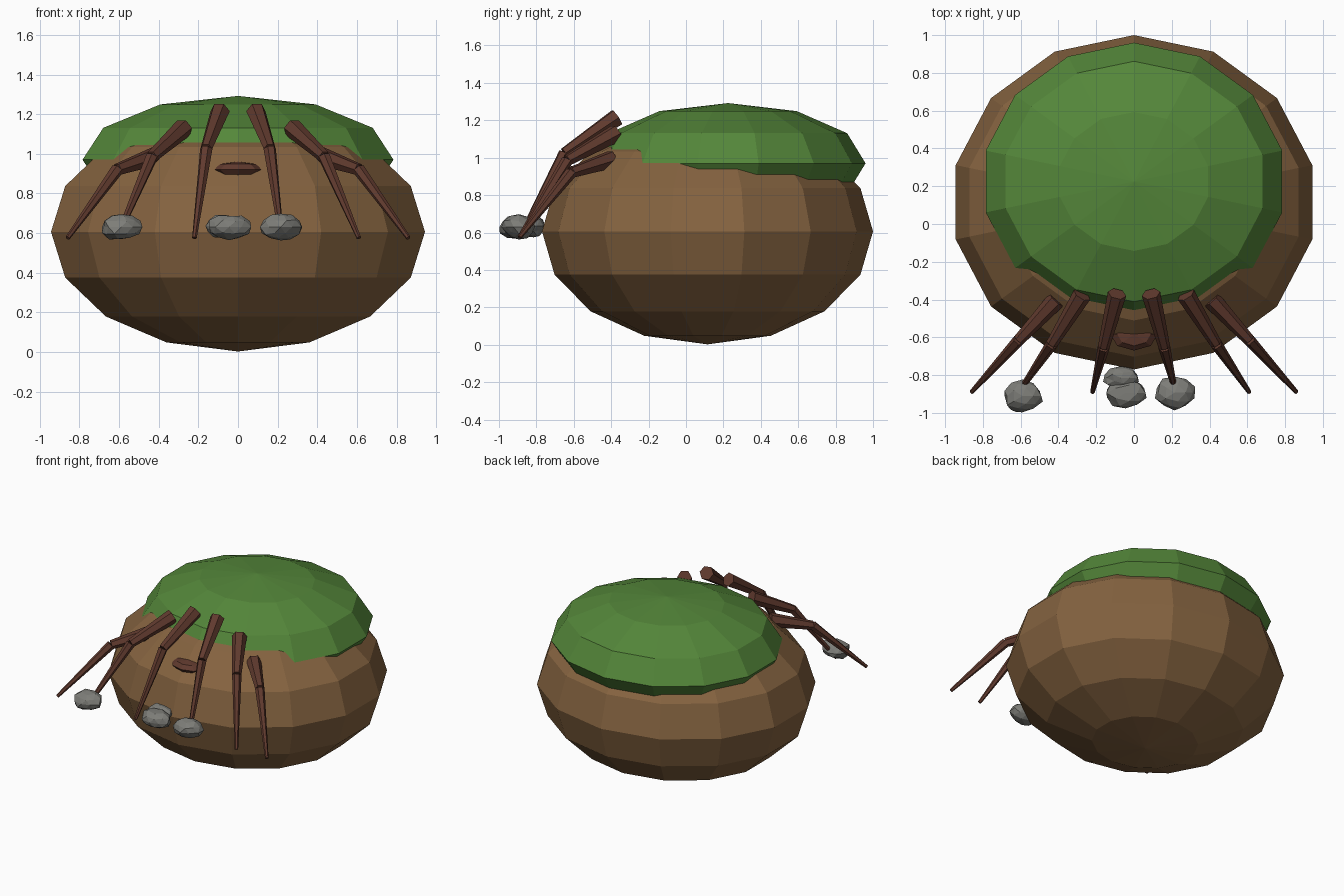
import bpy, bmesh, math, random
from mathutils import Vector, noise

if "Cube" in bpy.data.objects:
    bpy.data.objects.remove(bpy.data.objects["Cube"])


def material(name, rgb):
    m = bpy.data.materials.new(name)
    m.diffuse_color = (*rgb, 1)
    m.use_nodes = True
    m.node_tree.nodes["Principled BSDF"].inputs["Base Color"].default_value = m.diffuse_color
    return m


SOIL = material("soil brown", (0.235, 0.125, 0.051))
MOSS = material("moss green", (0.089, 0.242, 0.042))
BARK = material("dark bark", (0.117, 0.042, 0.027))
STONE = material("stone grey", (0.205, 0.205, 0.188))


def finish(name, bm, mat):
    bmesh.ops.recalc_face_normals(bm, faces=bm.faces[:])
    me = bpy.data.meshes.new(name)
    bm.to_mesh(me)
    bm.free()
    me.materials.append(mat)
    ob = bpy.data.objects.new(name, me)
    bpy.context.collection.objects.link(ob)
    return ob


def ellipsoid(name, centre, radii, segments, rings, mat):
    """Latitude/longitude ellipsoid with a corner facing straight back."""
    bm = bmesh.new()
    c, r = Vector(centre), Vector(radii)

    def point(lat, lon):
        s = math.sin(lat)
        return c + r * Vector((s * math.sin(lon), s * math.cos(lon), math.cos(lat)))

    top, bottom = bm.verts.new(point(0, 0)), bm.verts.new(point(math.pi, 0))
    loops = [[bm.verts.new(point(math.pi * i / rings, math.tau * j / segments))
              for j in range(segments)] for i in range(1, rings)]
    for j in range(segments):
        k = (j + 1) % segments
        bm.faces.new((top, loops[0][j], loops[0][k]))
        bm.faces.new((bottom, loops[-1][k], loops[-1][j]))
        for a, b in zip(loops, loops[1:]):
            bm.faces.new((a[j], b[j], b[k], a[k]))
    return finish(name, bm, mat)


def taper(bm, a, b, ra, rb, sides=6):
    """Six-sided tapering stick from a to b."""
    a, b = Vector(a), Vector(b)
    q = (b - a).to_track_quat('Z', 'Y')
    ends = []
    for p, r in ((a, ra), (b, rb)):
        ends.append([bm.verts.new(p + q @ Vector((r * math.cos(t), r * math.sin(t), 0)))
                     for t in (math.tau * i / sides for i in range(sides))])
    for i in range(sides):
        k = (i + 1) % sides
        bm.faces.new((ends[0][i], ends[0][k], ends[1][k], ends[1][i]))
    bm.faces.new(ends[0])
    bm.faces.new(ends[1])


def rock(name, centre, radii, seed):
    """Lumpy faceted pebble."""
    bm = bmesh.new()
    bmesh.ops.create_icosphere(bm, subdivisions=2, radius=1)
    rng = random.Random(seed)
    for v in bm.verts:
        lump = noise.noise(v.co * 1.5 + Vector((seed * 7.3, 1.7, 0)))
        v.co *= 1 + 0.15 * lump + rng.uniform(-0.09, 0.06)
        v.co = Vector(centre) + v.co * Vector(radii)
    return finish(name, bm, STONE)


# Earth body, moss cap and small mouth patch
ellipsoid("earth_body", (0, 0.115, 0.606), (0.968, 0.885, 0.604), 14, 8, SOIL)
ellipsoid("moss_cap", (0, 0.225, 0.97), (0.805, 0.735, 0.322), 14, 6, MOSS)
ellipsoid("mouth_patch", (0, -0.585, 0.92), (0.125, 0.085, 0.04), 8, 4, BARK)

# Jointed root legs: start, knee, tip (right side, mirrored to the left)
legs = {
    "inner": ((0.09, -0.37, 1.215), (0.16, -0.65, 1.025), (0.22, -0.89, 0.575)),
    "middle": ((0.275, -0.375, 1.13), (0.435, -0.635, 0.985), (0.61, -0.89, 0.575)),
    "outer": ((0.41, -0.40, 0.99), (0.61, -0.615, 0.92), (0.86, -0.89, 0.575)),
}
for label, path in legs.items():
    for side, s in (("right", 1), ("left", -1)):
        start, knee, tip = [(s * x, y, z) for x, y, z in path]
        bm = bmesh.new()
        taper(bm, start, knee, 0.05, 0.031)
        taper(bm, knee, tip, 0.032, 0.012)
        finish(f"{label}_{side}_leg", bm, BARK)

# Stones at the leg tips
rock("left_stone", (-0.59, -0.91, 0.63), (0.105, 0.088, 0.066), 1)
rock("centre_stone_front", (-0.045, -0.895, 0.63), (0.112, 0.08, 0.062), 2)
rock("centre_stone_back", (-0.07, -0.815, 0.635), (0.092, 0.06, 0.06), 3)
rock("right_stone", (0.215, -0.893, 0.63), (0.105, 0.09, 0.068), 4)
